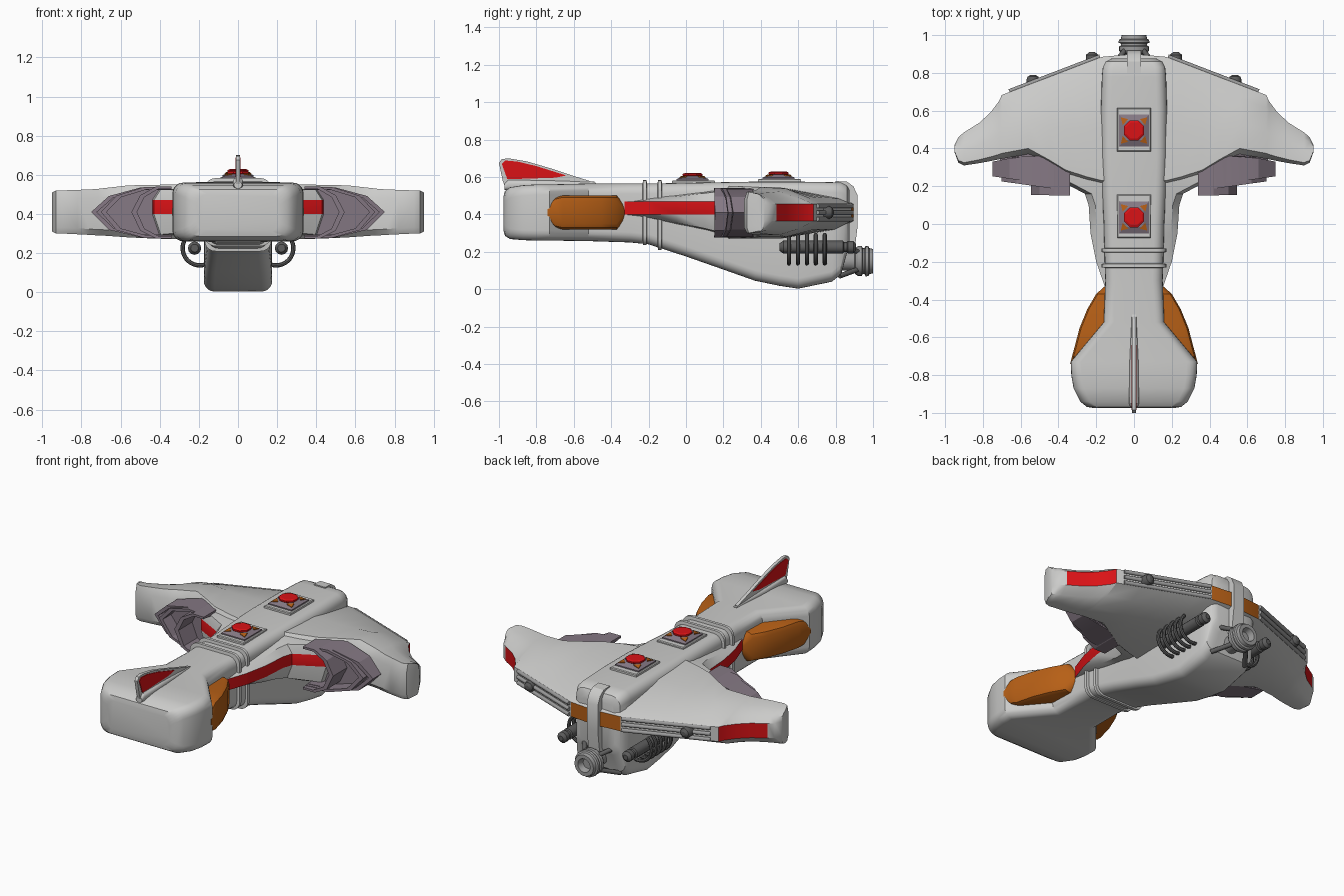
import bpy, bmesh, math
from mathutils import Vector

if "Cube" in bpy.data.objects:
    bpy.data.objects.remove(bpy.data.objects["Cube"])


def mat(name, r, g, b):
    m = bpy.data.materials.new(name)
    m.diffuse_color = (r, g, b, 1)
    m.use_nodes = True
    m.node_tree.nodes["Principled BSDF"].inputs["Base Color"].default_value = m.diffuse_color
    return m


GREY = mat("hull grey", .60, .60, .59)
MID = mat("pipe grey", .33, .33, .33)
DARK = mat("dark metal", .11, .11, .11)
PURPLE = mat("mauve metal", .235, .19, .23)
RED = mat("red", .70, .006, .008)
ORANGE = mat("orange", .47, .115, .008)


def loft(name, rings, mats, rule=None, mirror=False, cap=True, angle=32):
    """Skin a row of closed rings; rule(centre, normal) picks the material."""
    bm = bmesh.new()
    vs = [[bm.verts.new(p) for p in r] for r in rings]
    n = len(rings[0])
    for a, b in zip(vs, vs[1:]):
        for i in range(n):
            bm.faces.new((a[i], a[(i + 1) % n], b[(i + 1) % n], b[i]))
    if cap:
        bm.faces.new(vs[0])
        bm.faces.new(vs[-1])
    bmesh.ops.recalc_face_normals(bm, faces=bm.faces[:])
    if rule:
        for f in bm.faces:
            f.material_index = rule(f.calc_center_median(), f.normal)
    me = bpy.data.meshes.new(name)
    bm.to_mesh(me)
    bm.free()
    for m in mats:
        me.materials.append(m)
    ob = bpy.data.objects.new(name, me)
    bpy.context.collection.objects.link(ob)
    if mirror:
        ob.modifiers.new("mirror", 'MIRROR')
    bpy.ops.object.select_all(action='DESELECT')
    ob.select_set(True)
    bpy.context.view_layer.objects.active = ob
    bpy.ops.object.shade_smooth_by_angle(angle=math.radians(angle))
    return ob


def rrect(y, w, z0, z1, r=.055, seg=5):
    """Rounded rectangle across the body at station y."""
    r = min(r, w * .9, (z1 - z0) * .45)
    pts = []
    for k, (cx, cz) in enumerate(((w - r, z1 - r), (r - w, z1 - r), (r - w, z0 + r), (w - r, z0 + r))):
        for i in range(seg + 1):
            a = math.pi / 2 * (k + i / seg)
            pts.append((cx + r * math.cos(a), y, cz + r * math.sin(a)))
    return pts


def lathe(name, x, z, profile, m, n=16, mirror=False):
    """Turned part around an axis along y."""
    rings = [[(x + r * math.cos(2 * math.pi * i / n), y, z + r * math.sin(2 * math.pi * i / n))
              for i in range(n)] for y, r in profile]
    return loft(name, rings, [m], mirror=mirror)


def rod(name, p, q, r, m, n=8, mirror=True):
    p, q = Vector(p), Vector(q)
    rot = (q - p).to_track_quat('Z', 'Y')
    ring = [rot @ Vector((r * math.cos(2 * math.pi * i / n), r * math.sin(2 * math.pi * i / n), 0)) for i in range(n)]
    return loft(name, [[c + v for v in ring] for c in (p, q)], [m], mirror=mirror, angle=50)


# Main hull with hammer head and deep keel
loft("hull", [rrect(*s) for s in (
    (-.975, .21, .31, .50), (-.968, .25, .285, .525), (-.94, .285, .268, .545), (-.87, .32, .262, .556),
    (-.80, .332, .26, .56), (-.73, .335, .26, .56), (-.52, .16, .257, .565), (-.30, .152, .25, .565),
    (-.20, .155, .24, .565), (0, .16, .175, .568), (.20, .17, .105, .572), (.37, .175, .045, .575),
    (.50, .175, .018, .575), (.60, .175, .003, .575), (.78, .17, .04, .572), (.83, .165, .08, .57),
    (.86, .15, .19, .555), (.875, .12, .22, .53))], [GREY])

# Orange cheeks filling the sides behind the head
loft("orange_cheeks", [rrect(y, w, a, b, .03, 2) for y, w, a, b in (
    (-.33, .155, .37, .45), (-.37, .20, .32, .50), (-.45, .247, .32, .50), (-.55, .288, .32, .50),
    (-.66, .317, .32, .50), (-.70, .328, .33, .49), (-.74, .338, .37, .45))], [ORANGE])

# Collar bands round the neck
for i, y in enumerate((-.22, -.14)):
    z = .245 - (y + .2) * .33
    loft("neck_band_%d" % i, [rrect(y + d, .155 + e, z - e, .567 + e) for d, e in
         ((-.012, 0), (-.009, .016), (.009, .016), (.012, 0))], [GREY])


# Wing root fairing with red stripe
def fairing(y, w, lo, hi):
    h = [(.10, hi), (w - .035, hi - .015), (w, .47), (w, .40), (w - .035, lo + .015), (.10, lo)]
    return [(x, y, z) for x, z in h]


loft("root_fairing", [fairing(*s) for s in (
    (-.33, .155, .385, .485), (-.20, .20, .37, .495), (-.05, .23, .34, .51), (.10, .24, .31, .528),
    (.16, .26, .295, .535), (.25, .43, .28, .54), (.36, .46, .28, .54))], [GREY, RED],
    lambda c, n: int(.42 < c.z < .45 and c.x > .15 and n.x > .3), mirror=True)


# Swept wings: blunt front edge, thinner rear edge
def wing(x, yt, yl, lo, hi):
    c = yl - yt
    s = min(1, c / .35)
    prof = [(yt, lo + .03), (yt, hi - .045), (yt + .03 * s, hi), (yt + .45 * c, hi - .008), (yl - .07 * s, .485),
            (yl, .455), (yl, .365), (yl - .09 * s, .32), (yt + .45 * c, lo), (yt + .03 * s, lo)]
    return [(x, y, z) for y, z in prof]


def wing_rule(c, n):
    if n.y > .3 and .40 < c.z < .42:
        return 2 if c.x < .17 else (1 if .705 < c.x < .90 else 0)
    return 0


loft("wing", [wing(*s) for s in (
    (0, .20, .90, .27, .552), (.17, .20, .885, .27, .552), (.25, .22, .855, .27, .552), (.36, .255, .813, .272, .55),
    (.45, .31, .778, .275, .548), (.56, .37, .737, .28, .546), (.70, .345, .683, .29, .53), (.715, .342, .65, .29, .528),
    (.76, .333, .59, .293, .525), (.82, .322, .535, .296, .523), (.90, .31, .485, .30, .52),
    (.93, .325, .46, .30, .52), (.95, .38, .42, .31, .51))], [GREY, RED, ORANGE], wing_rule, mirror=True, cap=True)

# Pipes along the rear wing edge
for i, z in enumerate((.375, .41, .445)):
    rod("edge_pipe_%d" % i, (.18, .886, z), (.66, .702, z), .012, MID)

# Gun pods on the wings
lathe("wing_pod", .535, .41, ((.70, .02), (.725, .022), (.73, .034), (.765, .034), (.78, .028), (.79, .012)), DARK, 12, True)

# Underslung coils
lathe("coil_core", .222, .225, ((.50, .02), (.52, .034), (.80, .034), (.84, .034), (.845, .026), (.86, .026),
      (.865, .033), (.895, .033), (.91, .015)), DARK, 12, True)
for k in range(5):
    y = .55 + k * .048
    n, t = 20, 8
    rings = []
    for i in range(n + 1):
        a = math.radians(-125 + 175 * i / n)
        rings.append([(.195 + (.088 + .011 * math.cos(2 * math.pi * j / t)) * math.cos(a),
                       y + .011 * math.sin(2 * math.pi * j / t),
                       .225 + (.088 + .011 * math.cos(2 * math.pi * j / t)) * math.sin(a)) for j in range(t)])
    loft("coil_ring_%d" % k, rings, [DARK], mirror=True)

# Rear nozzle, its struts and the bracket above
lathe("rear_nozzle", 0, .15, ((.80, .05), (.88, .05), (.90, .055), (.905, .07), (.92, .08), (.94, .08), (.945, .07),
      (.955, .07), (.96, .082), (.975, .08), (.98, .07), (1.0, .065), (1.0, .042), (.965, .03)), MID, 20)
for i, z in enumerate((.07, .24)):
    rod("nozzle_strut_%d" % i, (.04, .93, .15 + (z - .15) * .5), (.125, .82, z), .014, DARK)
loft("rear_bracket", [[(x, y, z) for y, z in ((.80, .578), (.86, .575), (.895, .55), (.918, .50), (.918, .34),
     (.90, .20), (.80, .20))] for x in (-.038, .038)], [GREY])


# Mauve intake shells, stepped and open toward the hull
ARC = ((.34, .54), (.50, .54), (.66, .495), (.75, .41), (.66, .315), (.50, .275), (.34, .275))


def arc(s, d):
    return [(.34 + s * (x - .34), .408 + d * (z - .408)) for x, z in ARC]


for i, (s, d, y0, slope) in enumerate(((1, .96, .195, .14), (.88, .98, .175, .14), (.50, 1.0, .15, .02))):
    c = arc(s, d) + arc(s - .07, d - .10)[::-1]
    loft("intake_shell_%d" % i, [[(x, y0 + slope * (x - .34), z) for x, z in c],
                                 [(x, .36 - .06 * max(0, (x - .6) / .15) * .5, z) for x, z in c]], [PURPLE], mirror=True, angle=20)
loft("intake_core", [[(x, .27 + .1 * (x - .34), z) for x, z in arc(.93, .9)],
                     [(x, .40, z) for x, z in arc(.85, .9)]], [PURPLE], mirror=True, angle=20)


# Roof hatches: pad, mauve frustum, orange corners, red octagon
def square(y, z, w, h):
    return [(-w, y - h, z), (w, y - h, z), (w, y + h, z), (-w, y + h, z)]


for i, (y, z) in enumerate(((.035, .572), (.495, .58))):
    yc = y + .005
    loft("hatch_pad_%d" % i, [square(yc, z - .02, .09, .115), square(yc, z + .006, .09, .115),
                              square(yc, z + .01, .085, .11)], [GREY])
    loft("hatch_base_%d" % i, [square(y, z, .08, .085), square(y, z + .017, .08, .085),
                               square(y, z + .032, .05, .05)], [PURPLE], angle=10)
    for sx in (-1, 1):
        for sy in (-1, 1):
            tri = [(sx * .07, y + sy * .07), (sx * .06, y + sy * .03), (sx * .03, y + sy * .06)]
            low = [(a, b, z + .015) for a, b in tri]
            top = [(a, b, z + h) for (a, b), h in zip(tri, (.026, .034, .034))]
            loft("hatch_corner_%d" % i, [low, top], [ORANGE], angle=10)
    loft("hatch_lamp_%d" % i, [[(r * math.cos(math.pi / 8 + k * math.pi / 4), y + r * math.sin(math.pi / 8 + k * math.pi / 4), z + h)
         for k in range(8)] for h, r in ((.025, .045), (.035, .057), (.044, .057), (.049, .045))], [RED], angle=10)

# Tail-like fin over the head, with red side plates
FIN = ((-.965, .54), (-.98, .58), (-1.0, .675), (-.985, .695), (-.95, .70), (-.85, .683), (-.72, .645), (-.60, .605), (-.48, .568), (-.48, .54))
loft("head_fin", [[(x, y, z) for y, z in FIN] for x in (-.010, .010)], [GREY])
loft("fin_foot", [rrect(y, w, .53, z, .02, 3) for y, w, z in
     ((-.97, .02, .565), (-.95, .026, .585), (-.75, .024, .583), (-.49, .012, .575))], [GREY])
PANEL = ((-.955, .588), (-.985, .67), (-.965, .688), (-.90, .682), (-.80, .658), (-.64, .608), (-.70, .596))
loft("fin_panel", [[(x, y, z) for y, z in PANEL] for x in (.006, .014)], [RED], mirror=True)
